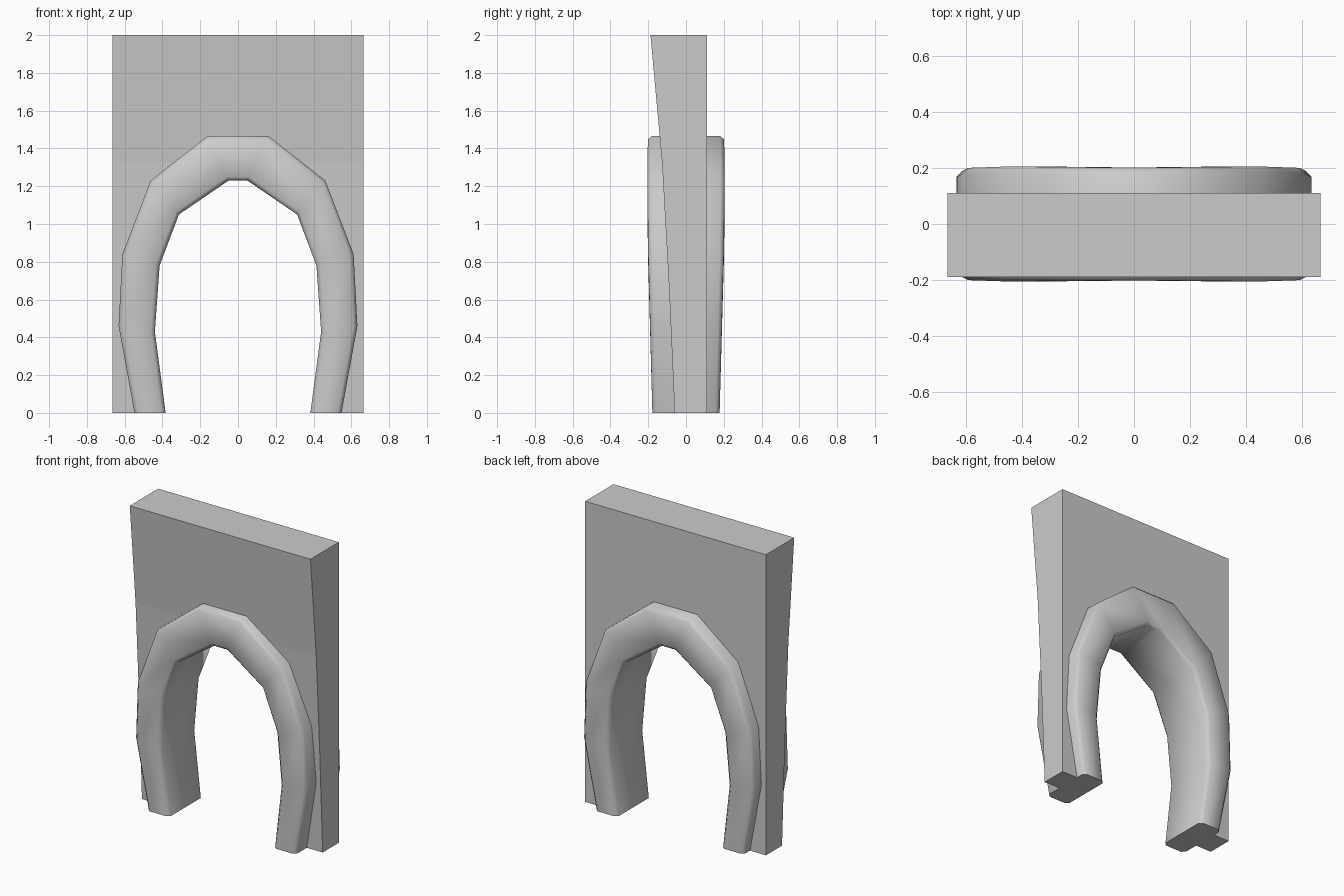
import bpy, bmesh
from mathutils import Vector

if "Cube" in bpy.data.objects:
    bpy.data.objects.remove(bpy.data.objects["Cube"])

# Right half of the arch, foot to crown: outer (x, z), inner (x, z), half depth
STATIONS = [
    ((0.548, 0.0), (0.383, 0.0), 0.178),
    ((0.632, 0.46), (0.440, 0.43), 0.190),
    ((0.612, 0.84), (0.415, 0.78), 0.200),
    ((0.462, 1.23), (0.313, 1.05), 0.205),
    ((0.160, 1.467), (0.050, 1.23), 0.202),
]


def mirror(p):
    return (-p[0], p[1])


FULL = STATIONS + [(mirror(o), mirror(i), d) for o, i, d in reversed(STATIONS)]


def loft(name, rings):
    """Skin a list of equal-sized point rings and cap both ends."""
    bm = bmesh.new()
    vs = [[bm.verts.new(p) for p in ring] for ring in rings]
    n = len(rings[0])
    for a, b in zip(vs, vs[1:]):
        for k in range(n):
            bm.faces.new((a[k], a[(k + 1) % n], b[(k + 1) % n], b[k]))
    bm.faces.new(vs[0])
    bm.faces.new(vs[-1])
    bmesh.ops.recalc_face_normals(bm, faces=bm.faces)
    me = bpy.data.meshes.new(name)
    bm.to_mesh(me)
    bm.free()
    ob = bpy.data.objects.new(name, me)
    bpy.context.collection.objects.link(ob)
    return ob


def section(outer, inner, d, c=0.022):
    """Chamfered rectangle across the arch band."""
    o, i = Vector((outer[0], 0, outer[1])), Vector((inner[0], 0, inner[1]))
    u = (i - o).normalized() * c
    pts = [(o, d - c), (o + u, d), (i - u, d), (i, d - c)]
    ring = [p + Vector((0, y, 0)) for p, y in pts]
    return ring + [p - Vector((0, y, 0)) for p, y in reversed(pts)]


# Arch surround
arch = loft("arch_surround", [section(*s) for s in FULL])
bpy.context.view_layer.objects.active = arch
arch.select_set(True)
bpy.ops.object.shade_smooth_by_angle(angle=0.87)
arch.select_set(False)

# Wall with a front face that leans outwards towards the top
profile = [(0.11, 0), (0.11, 2), (-0.188, 2), (-0.127, 1.33), (-0.09, 0.67), (-0.06, 0)]
wall = loft("wall", [[(x, y, z) for y, z in profile] for x in (-0.665, 0.665)])

# Opening cut through the wall, its edge hidden inside the arch
mid = [((o[0] + i[0]) / 2, (o[1] + i[1]) / 2) for o, i, d in FULL]
mid = [(mid[0][0], -0.2)] + mid + [(mid[-1][0], -0.2)]
cutter = loft("opening_cutter", [[(x, y, z) for x, z in mid] for y in (-0.5, 0.5)])
cutter.hide_render = True
cutter.hide_set(True)
cut = wall.modifiers.new("opening", 'BOOLEAN')
cut.operation = 'DIFFERENCE'
cut.solver = 'EXACT'
cut.object = cutter
